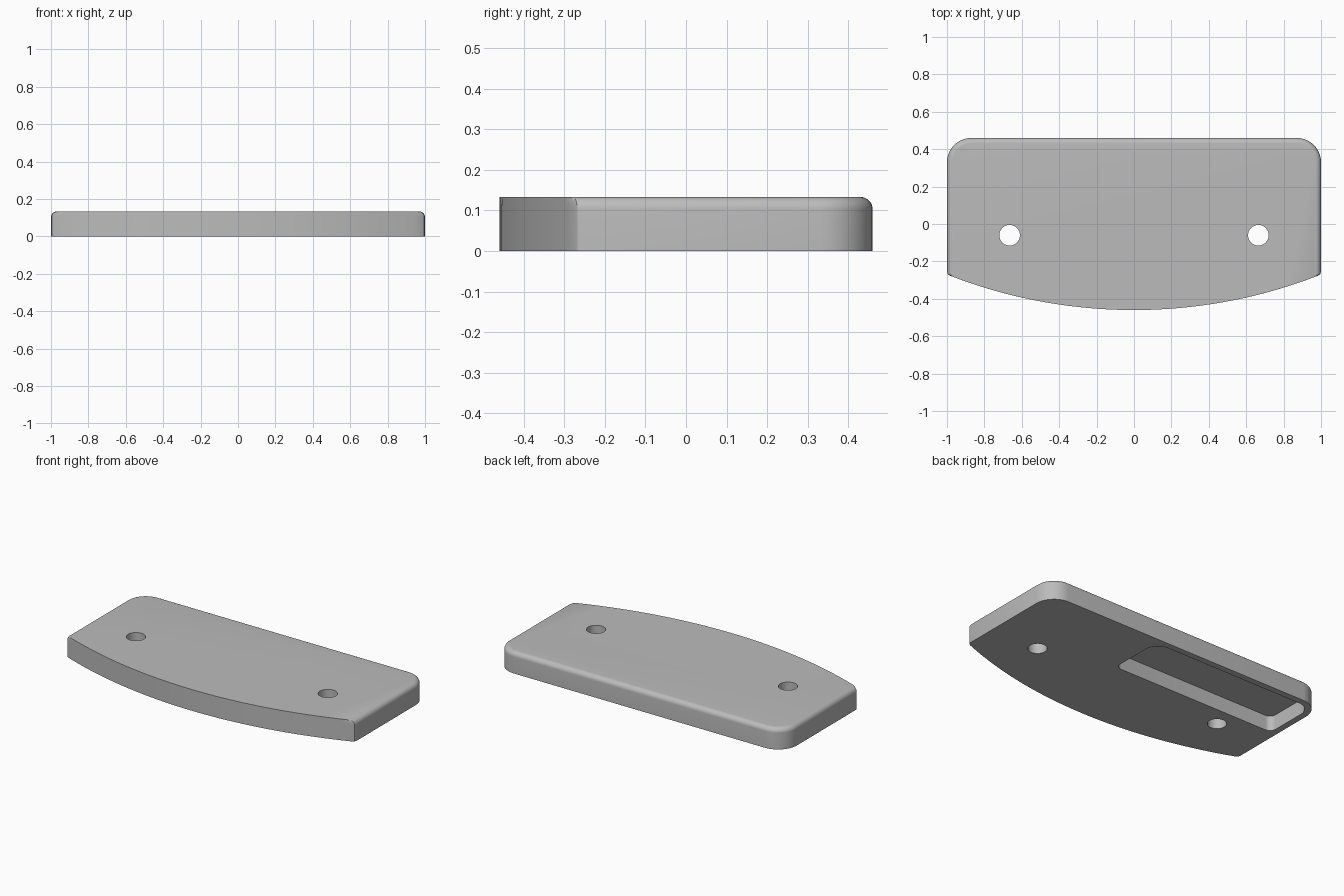
import bpy
import bmesh
from math import sin, cos, pi, sqrt, radians

cube = bpy.data.objects.get("Cube")
if cube:
    bpy.data.objects.remove(cube, do_unlink=True)

HEIGHT, BACK, FRONT = 0.133, 0.46, -0.46
CORNER, FILLET, NOSE = 0.13, 0.03, 0.015
BOW = 2.727  # radius of the bowed front

grey = bpy.data.materials.new("plain_grey")
grey.use_nodes = True
grey.diffuse_color = (0.5, 0.5, 0.5, 1)
grey.node_tree.nodes["Principled BSDF"].inputs["Base Color"].default_value = (0.5, 0.5, 0.5, 1)


def loft(name, rings):
    """Closed solid through rings of equal point count, bottom to top."""
    bm = bmesh.new()
    loops = [[bm.verts.new(p) for p in ring] for ring in rings]
    n = len(loops[0])
    for low, high in zip(loops, loops[1:]):
        for i in range(n):
            j = (i + 1) % n
            bm.faces.new((low[i], low[j], high[j], high[i]))
    bm.faces.new(loops[0][::-1])
    bm.faces.new(loops[-1])
    bmesh.ops.recalc_face_normals(bm, faces=bm.faces)
    mesh = bpy.data.meshes.new(name)
    bm.to_mesh(mesh)
    bm.free()
    mesh.materials.append(grey)
    obj = bpy.data.objects.new(name, mesh)
    bpy.context.collection.objects.link(obj)
    return obj


def arc(cx, cy, r, start, steps=10):
    """Quarter turn, counter-clockwise from start degrees."""
    turns = [radians(start) + pi / 2 * i / steps for i in range(steps + 1)]
    return [(cx + r * cos(a), cy + r * sin(a)) for a in turns]


def bow(x):
    return FRONT + BOW - sqrt(BOW * BOW - x * x)


def plate_ring(inset, z):
    """Plate outline, drawn in from the sides and back only."""
    w, back, r = 1 - inset, BACK - inset, CORNER - inset
    reach, steps = w - NOSE, 40
    front = [reach * (2 * i / steps - 1) for i in range(steps + 1)]
    pts = [(x, bow(x)) for x in front]
    tip = bow(w)
    nose = [(w - NOSE * 0.3, tip + NOSE * 0.15), (w, tip + NOSE)]
    pts += nose
    pts += arc(w - r, back - r, r, 0) + arc(r - w, back - r, r, 90)
    pts += [(-x, y) for x, y in reversed(nose)]
    return [(x, y, z) for x, y in pts]


# Plate with rounded top edge on the sides and back
rings = [plate_ring(0, 0)]
for k in range(9):
    a = pi / 2 * k / 8
    rings.append(plate_ring(FILLET * (1 - cos(a)), HEIGHT - FILLET * (1 - sin(a))))
plate = loft("plate", rings)


def cut(outline, bottom, top):
    cutter = loft("cutter", [[(x, y, z) for x, y in outline] for z in (bottom, top)])
    cutter.hide_render = True
    mod = plate.modifiers.new("cut", "BOOLEAN")
    mod.operation, mod.solver, mod.object = "DIFFERENCE", "EXACT", cutter
    bpy.context.view_layer.objects.active = plate
    bpy.ops.object.modifier_apply(modifier=mod.name)
    bpy.data.objects.remove(cutter, do_unlink=True)


# Two screw holes through the plate
for side in (-1, 1):
    hole = [(side * 0.665 + 0.055 * cos(2 * pi * i / 40),
             -0.06 + 0.055 * sin(2 * pi * i / 40)) for i in range(40)]
    cut(hole, -0.1, 0.3)

# Off-centre pocket in the underside
x0, x1, y0, y1 = -0.96, 0.19, 0.065, 0.42
small, big = 0.04, 0.09
pocket = (arc(x1 - big, y1 - big, big, 0) + arc(x0 + big, y1 - big, big, 90)
          + arc(x0 + small, y0 + small, small, 180) + arc(x1 - small, y0 + small, small, 270))
cut(pocket, -0.1, 0.095)

# Smooth curved walls, keep hard edges
bpy.ops.object.select_all(action="DESELECT")
plate.select_set(True)
bpy.context.view_layer.objects.active = plate
bpy.ops.object.shade_smooth_by_angle(angle=radians(30))
